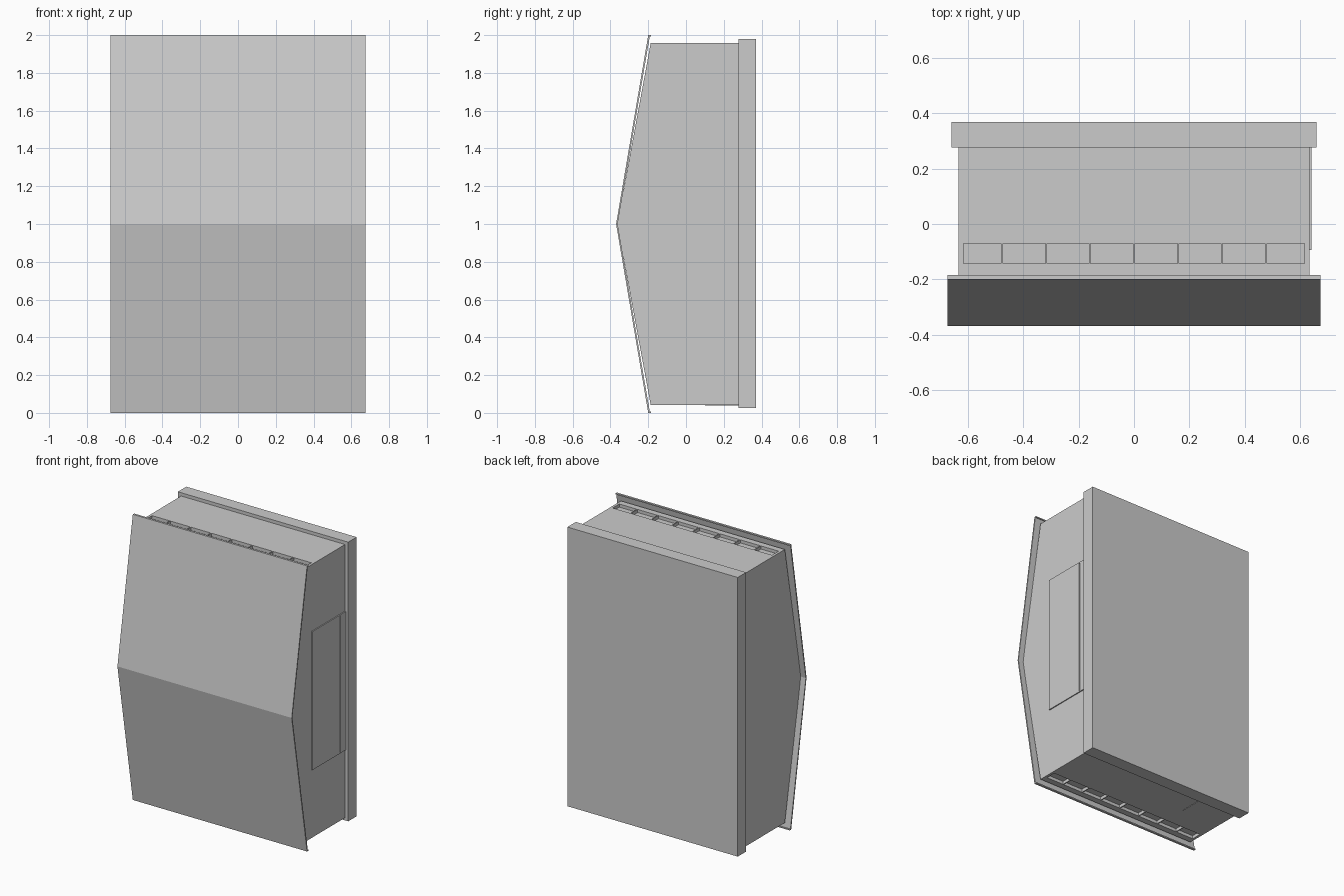
import bpy, bmesh

if "Cube" in bpy.data.objects:
    bpy.data.objects.remove(bpy.data.objects["Cube"])


def finish(name, bm):
    bmesh.ops.recalc_face_normals(bm, faces=bm.faces)
    me = bpy.data.meshes.new(name)
    bm.to_mesh(me)
    bm.free()
    ob = bpy.data.objects.new(name, me)
    bpy.context.collection.objects.link(ob)
    return ob


def add_box(bm, lo, hi):
    vs = bmesh.ops.create_cube(bm, size=1)["verts"]
    for v in vs:
        for i in range(3):
            v.co[i] = lo[i] if v.co[i] < 0 else hi[i]


def boxes(name, *spans):
    bm = bmesh.new()
    for lo, hi in spans:
        add_box(bm, lo, hi)
    return finish(name, bm)


def extrude_x(name, profile, half):
    """Extrude a closed (y, z) profile across x."""
    bm = bmesh.new()
    face = bm.faces.new([bm.verts.new((-half, y, z)) for y, z in profile])
    ext = bmesh.ops.extrude_face_region(bm, geom=[face])["geom"]
    bmesh.ops.translate(bm, vec=(2 * half, 0, 0),
                        verts=[g for g in ext if isinstance(g, bmesh.types.BMVert)])
    return finish(name, bm)


# Folded front panel with small return lips at top and bottom
T = 0.008
extrude_x("front_panel", [
    (-0.185, 2), (-0.2, 2), (-0.37, 1), (-0.2, 0), (-0.185, 0),
    (-0.185, T), (-0.2 + T, T), (-0.37 + T, 1), (-0.2 + T, 2 - T), (-0.185, 2 - T)], 0.675)

# Main body, its front following the panel
body = extrude_x("body", [
    (0.28, 1.957), (-0.187, 1.957), (-0.364, 1), (-0.187, 0.043), (0.28, 0.043)], 0.635)

# Row of shallow vent recesses in the top and bottom
edges = [-0.62, -0.478, -0.318, -0.16, 0, 0.16, 0.318, 0.478, 0.62]
spans = []
for z0, z1 in ((1.935, 2.0), (0.0, 0.065)):
    for a, b in zip(edges, edges[1:]):
        spans.append(((a + 0.003, -0.143, z0), (b - 0.003, -0.07, z1)))
cutter = boxes("vent_cutter", *spans)
cutter.hide_render = True
cutter.hide_viewport = True
mod = body.modifiers.new("vents", "BOOLEAN")
mod.operation = "DIFFERENCE"
mod.solver = "EXACT"
mod.object = cutter

# Back plate
boxes("back_plate", ((-0.66, 0.277, 0.025), (0.66, 0.37, 1.98)))

# Side access door with a thin vertical groove
boxes("side_door",
      ((0.63, -0.095, 0.52), (0.642, 0.211, 1.49)),
      ((0.63, 0.219, 0.52), (0.642, 0.278, 1.49)),
      ((0.63, 0.211, 0.52), (0.642, 0.219, 0.527)),
      ((0.63, 0.211, 1.483), (0.642, 0.219, 1.49)))

# Thin cover plate under the body
boxes("bottom_cover", ((-0.5, 0.1, 0.04), (-0.33, 0.278, 0.05)))
